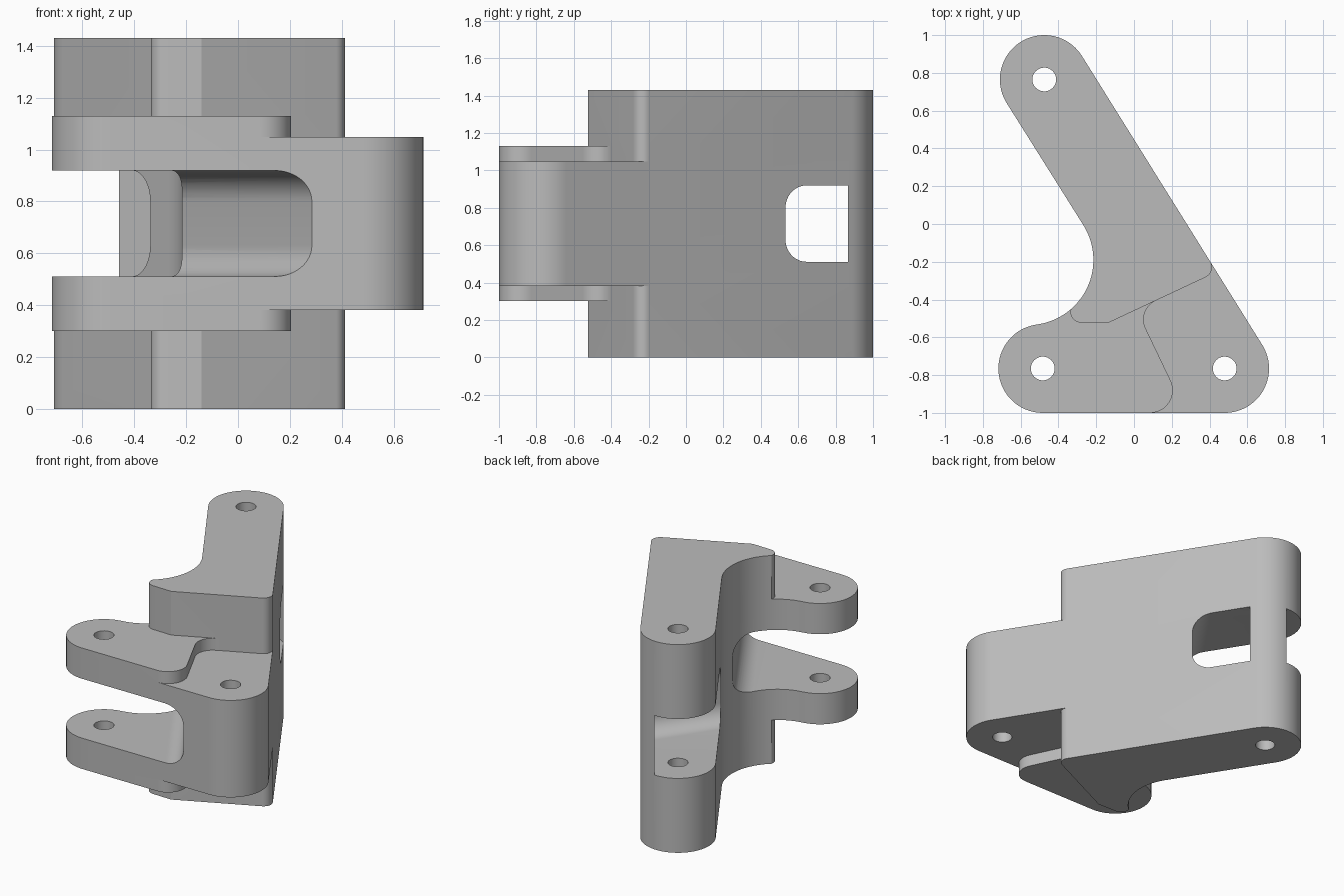
import bpy
import bmesh
import math
from mathutils import Vector

if "Cube" in bpy.data.objects:
    bpy.data.objects.remove(bpy.data.objects["Cube"])

MID = 0.715            # height of the mirror plane
R = 0.235              # radius of the three rounded ends
HOLE = 0.063
SLOT = 0.204           # half height of the slots
FILLET = 0.12
arm_pin = Vector((-0.475, 0.765))
ear_pin = Vector((-0.483, -0.765))
boss_pin = Vector((0.48, -0.765))
along = (arm_pin - boss_pin).normalized()
side = math.atan2(-along.x, along.y)      # direction the long flat side faces

steel = bpy.data.materials.new("grey")
steel.use_nodes = True
grey = (0.5, 0.5, 0.5, 1)
steel.diffuse_color = grey
steel.node_tree.nodes["Principled BSDF"].inputs["Base Color"].default_value = grey


def arc(c, r, a0, a1, n=24):
    return [Vector((c[0] + r * math.cos(a0 + (a1 - a0) * i / n),
                    c[1] + r * math.sin(a0 + (a1 - a0) * i / n))) for i in range(n + 1)]


def corner(a, b, c, r, n=12):
    """Points of a round of radius r at corner b, coming from a and going to c."""
    u, v = (a - b).normalized(), (c - b).normalized()
    half = u.angle(v) / 2
    centre = b + (u + v).normalized() * r / math.sin(half)
    p, q = (b + w * r / math.tan(half) - centre for w in (u, v))
    a0 = math.atan2(p.y, p.x)
    turn = (math.atan2(q.y, q.x) - a0 + math.pi) % math.tau - math.pi
    return arc(centre, r, a0, a0 + turn, n)


def prism(name, outline, half, place=lambda p, h: (p.x, p.y, MID + h)):
    """Extrude an outline by half to both sides of its plane."""
    bm = bmesh.new()
    face = bm.faces.new([bm.verts.new(place(p, -half)) for p in outline])
    moved = bmesh.ops.extrude_face_region(bm, geom=[face])["geom"]
    shift = Vector(place(outline[0], half)) - Vector(place(outline[0], -half))
    bmesh.ops.translate(bm, vec=shift, verts=[g for g in moved if isinstance(g, bmesh.types.BMVert)])
    bmesh.ops.recalc_face_normals(bm, faces=bm.faces)
    mesh = bpy.data.meshes.new(name)
    bm.to_mesh(mesh)
    bm.free()
    mesh.materials.append(steel)
    obj = bpy.data.objects.new(name, mesh)
    bpy.context.collection.objects.link(obj)
    return obj


def combine(target, other, operation):
    mod = target.modifiers.new(operation, "BOOLEAN")
    mod.operation, mod.object, mod.solver = operation, other, "EXACT"
    bpy.context.view_layer.objects.active = target
    bpy.ops.object.modifier_apply(modifier=mod.name)
    bpy.data.objects.remove(other)


def slot(name, start, direction, length):
    """Cutter left of a wall line, with rounded inner corners."""
    d = direction.normalized()
    out = Vector((-d.y, d.x))
    mid = start + d * length / 2
    far, s = 1.1, SLOT
    pts = [Vector(p) for p in ((far, -s), (0, -s), (0, s), (far, s))]
    section = [pts[0], *corner(*pts[:3], FILLET), *corner(*pts[1:], FILLET), pts[3]]

    def place(p, h):
        xy = mid + out * p.x + d * h
        return (xy.x, xy.y, MID + p.y)
    return prism(name, section, length / 2 + 0.15, place)


# Outline of the tall arm, with its foot and concave inner side
hollow, hollow_r = Vector((-0.56, -0.19)), 0.345
foot_angle = math.radians(-49)
long_top = arm_pin + R * Vector((math.cos(side), math.sin(side)))
foot_bend = Vector((-0.14, -0.525))
foot_right = long_top - along * 1.348
inner = arc(hollow, hollow_r, side, foot_angle)
foot_left = corner(inner[-1], Vector((-0.355, -0.52)), foot_bend, 0.055)
foot_round = corner(foot_bend, foot_right, long_top, 0.058)
arm = foot_round + arc(arm_pin, R, side, side + math.pi, 40) + inner + foot_left + [foot_bend]

# Outline of the ear, running into the foot
ear_low, ear_high = Vector((0.276, -1)), Vector((0.014, -0.4536))
tangent = math.atan2(ear_pin.y - hollow.y, ear_pin.x - hollow.x)
ear_round = corner(ear_pin - Vector((0, R)), ear_low, ear_high, 0.12)
ear = ear_round + corner(ear_low, ear_high, foot_right, 0.11)
ear += [Vector((0.1, -0.35))] + arc(hollow, hollow_r, foot_angle, tangent, 12)
ear += arc(ear_pin, R, tangent + math.pi, math.pi * 1.5, 30)[1:]

# Outline of the boss, running into the ear and foot
boss = [ear_round[0]] + arc(boss_pin, R, -math.pi / 2, side, 30)
boss += [foot_round[-1], Vector((0, -0.4)), Vector((-0.05, -0.7))]

# Join the three bodies
bracket = prism("hinge_bracket", arm, MID)
combine(bracket, prism("ear", ear, 0.415), "UNION")
combine(bracket, prism("boss", boss, 0.333), "UNION")

# Slots through the arm and the ear, then the pin holes
arm_wall = Vector((-0.335, 0.11))
combine(bracket, slot("arm_slot", arm_wall, Vector((-0.047, 0.54)) - arm_wall, 0.52), "DIFFERENCE")
combine(bracket, slot("ear_slot", Vector((0.285, -1)), along, 1.1), "DIFFERENCE")
for pin in (arm_pin, ear_pin, boss_pin):
    combine(bracket, prism("pin_hole", arc(pin, HOLE, 0, math.tau, 32)[:-1], 1), "DIFFERENCE")

bpy.ops.object.select_all(action="DESELECT")
bracket.select_set(True)
bpy.context.view_layer.objects.active = bracket
bpy.ops.object.shade_smooth_by_angle(angle=math.radians(25))
